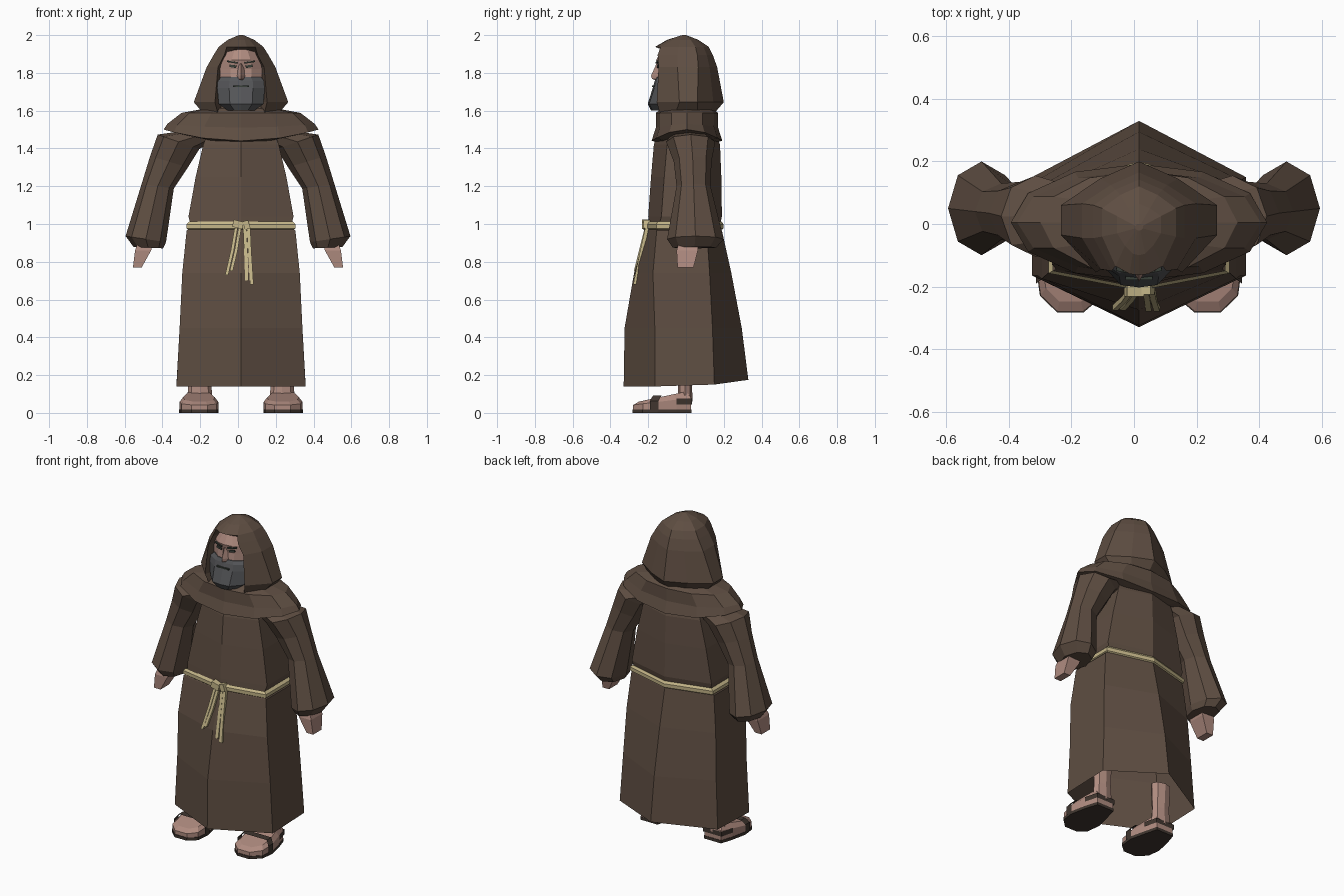
import bpy, bmesh
from math import cos, sin, pi

CX = 0.016  # body centre line


def mat(name, rgb):
    m = bpy.data.materials.new(name)
    m.diffuse_color = (*rgb, 1)
    return m


ROBE = mat("robe_brown", (0.112, 0.075, 0.054))
SKIN = mat("skin", (0.43, 0.26, 0.215))
ROPE = mat("rope", (0.56, 0.47, 0.25))
BEARD = mat("beard_grey", (0.09, 0.092, 0.098))
DARK = mat("dark_leather", (0.05, 0.036, 0.028))
EYE = mat("eye_dark", (0.04, 0.05, 0.04))


def loft(name, rings, m, closed=True, caps=(True, True)):
    """Skin a list of equal-length point rings."""
    bm = bmesh.new()
    vs = [[bm.verts.new(p) for p in r] for r in rings]
    n = len(rings[0])
    for a, b in zip(vs, vs[1:]):
        for i in range(n if closed else n - 1):
            j = (i + 1) % n
            bm.faces.new((a[i], a[j], b[j], b[i]))
    if closed and caps[0]:
        bm.faces.new(vs[0][::-1])
    if closed and caps[1]:
        bm.faces.new(vs[-1])
    bmesh.ops.recalc_face_normals(bm, faces=bm.faces)
    me = bpy.data.meshes.new(name)
    bm.to_mesh(me)
    bm.free()
    me.materials.append(m)
    ob = bpy.data.objects.new(name, me)
    bpy.context.collection.objects.link(ob)
    return ob


def sym(half, z, k=1.0):
    """Half outline (front centre to back centre) mirrored into a ring; z may be a list."""
    zs = z if isinstance(z, (list, tuple)) else [z] * len(half)
    right = [(CX + x * k, y * k, h) for (x, y), h in zip(half, zs)]
    left = [(CX - x * k, y * k, h) for (x, y), h in zip(half, zs)][1:-1]
    return right + left[::-1]


def oval(c, rx, ry, n, tilt=0.0, rise=0.0):
    """Oval ring, sloped by tilt along x, raised at both sides by rise."""
    out = []
    for i in range(n):
        a = 2 * pi * i / n
        dx = rx * cos(a)
        out.append((c[0] + dx, c[1] + ry * sin(a), c[2] + tilt * dx + rise * cos(a) ** 2))
    return out


def box(name, loc, size, m, rot=(0, 0, 0)):
    bpy.ops.mesh.primitive_cube_add(size=1, location=loc, rotation=rot)
    ob = bpy.context.object
    ob.name = name
    ob.scale = size
    ob.data.materials.append(m)
    return ob


def strand(name, pts, w, m):
    """Square cord running down through the points."""
    loft(name, [[(x - w, y - w, z), (x + w, y - w, z), (x + w, y + w, z), (x - w, y + w, z)]
                for x, y, z in pts], m)


def hexa(front, hw, yf, yb, back):
    return [(0, front), (hw, yf), (hw, yb), (0, back)]


# Robe: six-sided skirt with open hem, running up into the torso
loft("robe_body", [
    sym(hexa(-0.33, 0.342, -0.165, 0.15, 0.33), [0.14, 0.14, 0.15, 0.175]),
    sym(hexa(-0.325, 0.325, -0.165, 0.14, 0.295), 0.45),
    sym(hexa(-0.275, 0.311, -0.175, 0.125, 0.24), 0.74),
    sym(hexa(-0.205, 0.288, -0.155, 0.11, 0.19), 0.965),
    sym(hexa(-0.195, 0.265, -0.145, 0.11, 0.18), 0.99),
    sym(hexa(-0.20, 0.278, -0.13, 0.12, 0.19), 1.04),
    sym(hexa(-0.185, 0.24, -0.115, 0.12, 0.187), 1.25),
    sym(hexa(-0.17, 0.20, -0.10, 0.12, 0.18), 1.42),
    sym(hexa(-0.13, 0.15, -0.08, 0.10, 0.13), 1.56)],
    ROBE, caps=(False, True))

# Belt: flat-fronted rope round the waist, knot and hanging ends
waist = hexa(-0.20, 0.272, -0.148, 0.115, 0.187)
loft("rope_belt", [sym(waist, z, k) for z, k in
                   [(0.970, 1.02), (0.976, 1.06), (0.998, 1.065), (1.012, 1.01)]],
     ROPE, caps=(False, False))
box("belt_knot", (0.0, -0.212, 0.998), (0.055, 0.04, 0.038), ROPE, (0, 0.25, 0))
box("belt_knot_loop", (0.045, -0.208, 0.995), (0.03, 0.035, 0.045), ROPE, (0, -0.3, 0))
for i, d in enumerate((-0.01, 0.01)):
    strand(f"rope_end_left_{i}", [(0.0 + d, -0.21, 0.98), (-0.02 + d, -0.24, 0.86),
                                  (-0.048 + d * 1.2, -0.268, 0.74 + d)], 0.0085, ROPE)
    strand(f"rope_end_right_{i}", [(0.046 + d, -0.206, 0.98), (0.052 + d, -0.235, 0.85),
                                   (0.06 + d * 1.3, -0.27, 0.69 - d)], 0.0095, ROPE)

# Shoulder cape
loft("shoulder_cape", [oval((CX, 0.005, z), rx, ry, 12, rise=r) for rx, ry, z, r in [
    (0.32, 0.14, 1.43, 0.05), (0.41, 0.187, 1.44, 0.06), (0.39, 0.165, 1.51, 0.02),
    (0.315, 0.165, 1.588, 0.0), (0.17, 0.13, 1.615, 0.0)]], ROBE)

# Hood: each half outline runs recess, rim, side, back
hood = [
    (1.575, [(0, -0.06), (0.10, -0.06), (0.12, -0.135), (0.19, -0.06), (0.19, 0.06), (0.10, 0.12), (0, 0.14)]),
    (1.645, [(0, -0.06), (0.11, -0.06), (0.138, -0.155), (0.25, -0.035), (0.25, 0.06), (0.125, 0.145), (0, 0.20)]),
    (1.83, [(0, -0.06), (0.105, -0.06), (0.122, -0.145), (0.182, -0.045), (0.182, 0.065), (0.09, 0.125), (0, 0.165)]),
    (1.895, [(0, -0.06), (0.075, -0.06), (0.088, -0.15), (0.145, -0.045), (0.145, 0.06), (0.075, 0.11), (0, 0.142)]),
    (1.938, [(0, -0.163), (0.03, -0.16), (0.075, -0.135), (0.118, -0.04), (0.118, 0.05), (0.06, 0.093), (0, 0.12)]),
    (1.975, [(0, -0.10), (0.02, -0.095), (0.045, -0.07), (0.07, -0.03), (0.07, 0.025), (0.035, 0.05), (0, 0.065)]),
    (2.0, [(0, -0.02), (0.004, -0.02), (0.009, -0.018), (0.012, -0.014), (0.012, -0.006), (0.006, 0.0), (0, 0.0)])]
loft("hood", [sym(h, z) for z, h in hood], ROBE)


# Head, nose and beard
def face_ring(z, front, hw, side=-0.09):
    return sym([(0, front), (hw * 0.5, front + 0.008), (hw, side), (hw, -0.03), (0, -0.02)], z)


loft("head", [face_ring(1.60, -0.14, 0.08), face_ring(1.75, -0.155, 0.112, -0.1),
              face_ring(1.82, -0.147, 0.112, -0.1), face_ring(1.868, -0.158, 0.10, -0.1),
              face_ring(1.925, -0.13, 0.065)], SKIN)
loft("nose", [sym([(0, f), (w, -0.145), (0, -0.12)], z) for z, f, w in
              [(1.85, -0.156, 0.012), (1.785, -0.185, 0.022), (1.768, -0.18, 0.024), (1.758, -0.15, 0.018)]], SKIN)
loft("beard", [face_ring(1.60, -0.185, 0.07, -0.13), face_ring(1.635, -0.203, 0.118, -0.13),
               face_ring(1.72, -0.176, 0.126, -0.125), face_ring(1.757, -0.166, 0.124, -0.12),
               face_ring(1.777, -0.157, 0.105, -0.11)], BEARD)
box("mouth", (CX, -0.172, 1.729), (0.085, 0.014, 0.008), EYE)

for s, side in ((-1, "left"), (1, "right")):
    # Eyes and brows
    box(f"eye_{side}", (CX + s * 0.043, -0.144, 1.835), (0.036, 0.012, 0.013), EYE, (0, -s * 0.15, s * 0.15))
    box(f"eyebrow_{side}", (CX + s * 0.046, -0.148, 1.857), (0.055, 0.014, 0.008), EYE, (0, -s * 0.15, s * 0.2))

    # Wide sleeve with turned-in cuff
    loft(f"sleeve_{side}", [oval((s * x, y, z), rx, ry, 8, s * t) for x, y, z, rx, ry, t in [
        (0.20, 0.02, 1.47, 0.08, 0.10, 0.3), (0.315, 0.025, 1.435, 0.11, 0.13, 0.35),
        (0.365, 0.035, 1.33, 0.10, 0.10, 0.3), (0.425, 0.04, 1.20, 0.085, 0.09, 0.15),
        (0.488, 0.05, 0.92, 0.107, 0.15, 0.15), (0.475, 0.045, 0.875, 0.078, 0.115, 0.05)]], ROBE)

    # Hand, a tapered mitt
    loft(f"hand_{side}", [[(s * x0, y0, z), (s * x1, y0, z), (s * x1, y1, z), (s * x0, y1, z)]
                          for x0, x1, y0, y1, z in [(0.44, 0.52, -0.03, 0.06, 0.93),
                                                    (0.46, 0.545, -0.05, 0.063, 0.86),
                                                    (0.51, 0.556, -0.045, 0.04, 0.77)]], SKIN)

    # Foot, sole, leg and sandal straps
    fx = CX + s * 0.222
    foot = [(-0.06, 0.03), (0.06, 0.03), (0.085, -0.05), (0.106, -0.15), (0.095, -0.23),
            (0.04, -0.283), (-0.045, -0.283), (-0.095, -0.24), (-0.104, -0.15), (-0.08, -0.05)]

    def sole_ring(z, k=1.0, slope=0.0):
        return [(fx + s * x * k, -0.11 + (y + 0.11) * k, z + slope * (y + 0.283)) for x, y in foot]

    loft(f"sandal_sole_{side}", [sole_ring(0.0), sole_ring(0.018)], DARK)
    loft(f"foot_{side}", [sole_ring(0.018, 0.98), sole_ring(0.042, 0.98, 0.12),
                          sole_ring(0.06, 0.8, 0.17)], SKIN)
    loft(f"leg_{side}", [oval((fx - s * 0.004, -0.005, z), rx, ry, 8) for z, rx, ry in
                         [(0.06, 0.068, 0.04), (0.16, 0.06, 0.036), (0.32, 0.065, 0.045)]], SKIN)
    # Toe strap leans back as it crosses the foot; heel strap wraps behind
    arch = [(-0.107, 0.01, 0.0), (-0.107, 0.064, 0.0), (-0.086, 0.092, 0.015),
            (0.086, 0.092, 0.015), (0.107, 0.064, 0.0), (0.107, 0.01, 0.0)]
    loft(f"toe_strap_{side}", [[(fx + x, y + d, z) for x, z, d in arch] for y in (-0.19, -0.145)],
         DARK, closed=False)
    heel = [(-0.086, -0.05), (-0.064, 0.033), (0.064, 0.033), (0.086, -0.05)]
    loft(f"heel_strap_{side}", [[(fx + x, y, z) for x, y in heel] for z in (0.045, 0.075)], DARK, closed=False)
